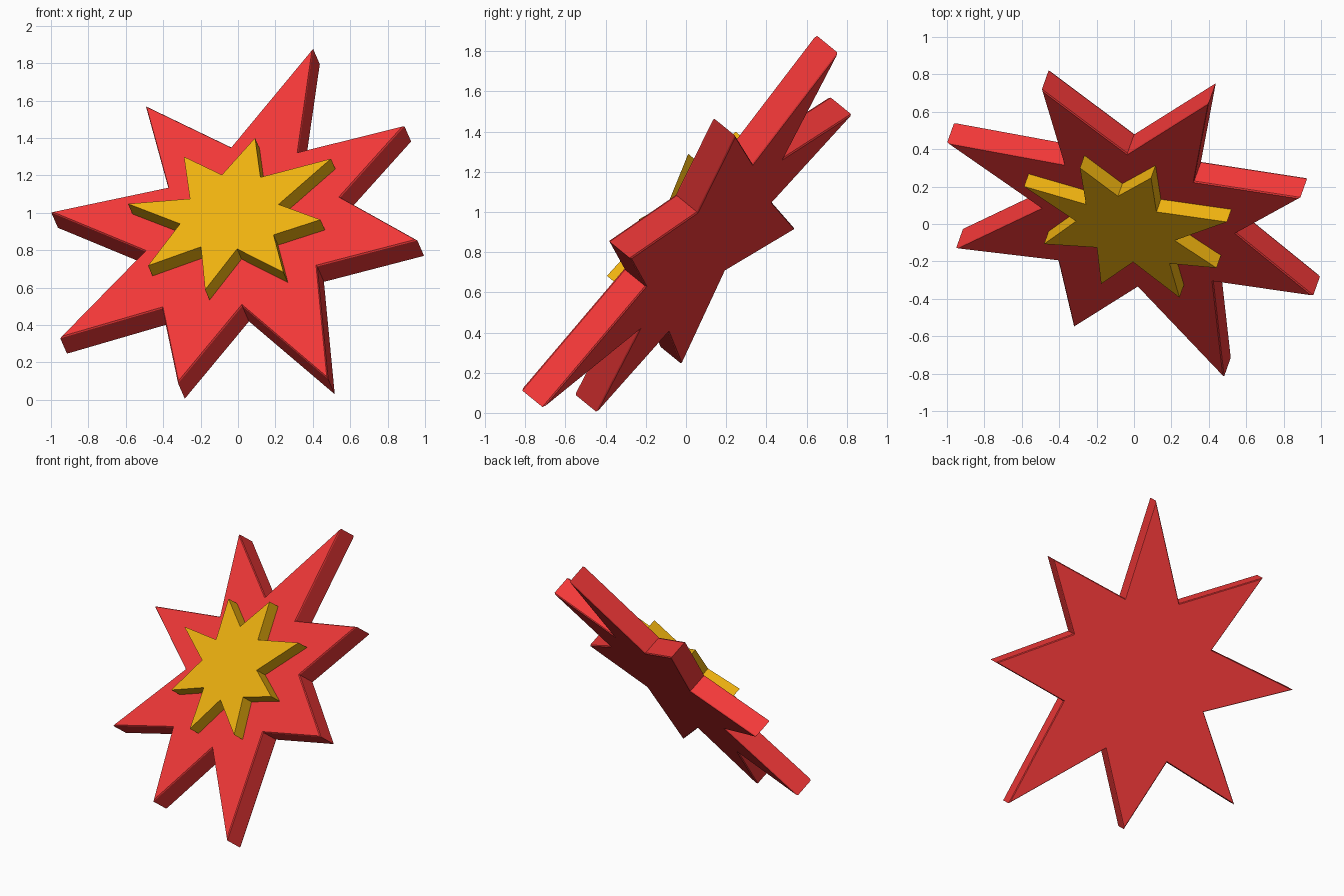
import bpy, bmesh
from mathutils import Vector

if "Cube" in bpy.data.objects:
    bpy.data.objects.remove(bpy.data.objects["Cube"])

# Tilted plane the burst lies in
N = Vector((-0.266, -0.747, 0.609)).normalized()
ORIGIN = Vector((-1.0, 0.433, 1.005))


def on_plane(x, z, lift):
    """Point seen at (x, z) from the front, on the plane raised by lift."""
    o = ORIGIN + N * lift
    y = o.y - (N.x * (x - o.x) + N.z * (z - o.z)) / N.y
    return Vector((x, y, z))


def star(name, outline, top, depth, bevel, shrink, color):
    front = [on_plane(x, z, top) for x, z in outline]
    centre = sum(front, Vector()) / len(front)
    # rings from front to back: (distance behind front, scale)
    rings = [(0, 1), (depth, 1)]
    if bevel:
        rings = [(0, shrink), (bevel, 1), (depth - bevel, 1), (depth, shrink)]
    bm = bmesh.new()
    loops = [[bm.verts.new(centre + (p - centre) * s - N * d) for p in front]
             for d, s in rings]
    bm.faces.new(loops[0])
    bm.faces.new(loops[-1][::-1])
    n = len(front)
    for a, b in zip(loops, loops[1:]):
        for i in range(n):
            j = (i + 1) % n
            bm.faces.new((a[i], b[i], b[j], a[j]))
    bmesh.ops.recalc_face_normals(bm, faces=bm.faces)
    me = bpy.data.meshes.new(name)
    bm.to_mesh(me)
    bm.free()
    ob = bpy.data.objects.new(name, me)
    bpy.context.collection.objects.link(ob)
    mat = bpy.data.materials.new(name + "_paint")
    mat.diffuse_color = color
    mat.use_nodes = True
    mat.node_tree.nodes["Principled BSDF"].inputs["Base Color"].default_value = mat.diffuse_color
    me.materials.append(mat)
    return ob


# Large red burst: alternating tips and valleys (x, z)
star("outer_burst", [
    (0.40, 1.88), (0.32, 1.326), (0.888, 1.467), (0.545, 1.086),
    (0.957, 0.856), (0.422, 0.717), (0.48, 0.115), (0.021, 0.505),
    (-0.322, 0.092), (-0.406, 0.492), (-0.952, 0.333), (-0.497, 0.797),
    (-1.0, 1.005), (-0.374, 1.137), (-0.494, 1.573), (-0.037, 1.353)],
    0.0, 0.147, 0.007, 0.988, (0.9, 0.04, 0.04, 1))

# Small yellow burst on the front face
star("inner_burst", [
    (0.091, 1.40), (0.12, 1.19), (0.497, 1.289), (0.217, 1.045),
    (0.441, 0.963), (0.19, 0.882), (0.243, 0.682), (-0.005, 0.807),
    (-0.176, 0.588), (-0.198, 0.818), (-0.481, 0.717), (-0.31, 0.941),
    (-0.588, 1.048), (-0.257, 1.075), (-0.289, 1.30), (-0.086, 1.203)],
    0.09, 0.10, 0, 1, (0.87, 0.45, 0.005, 1))
